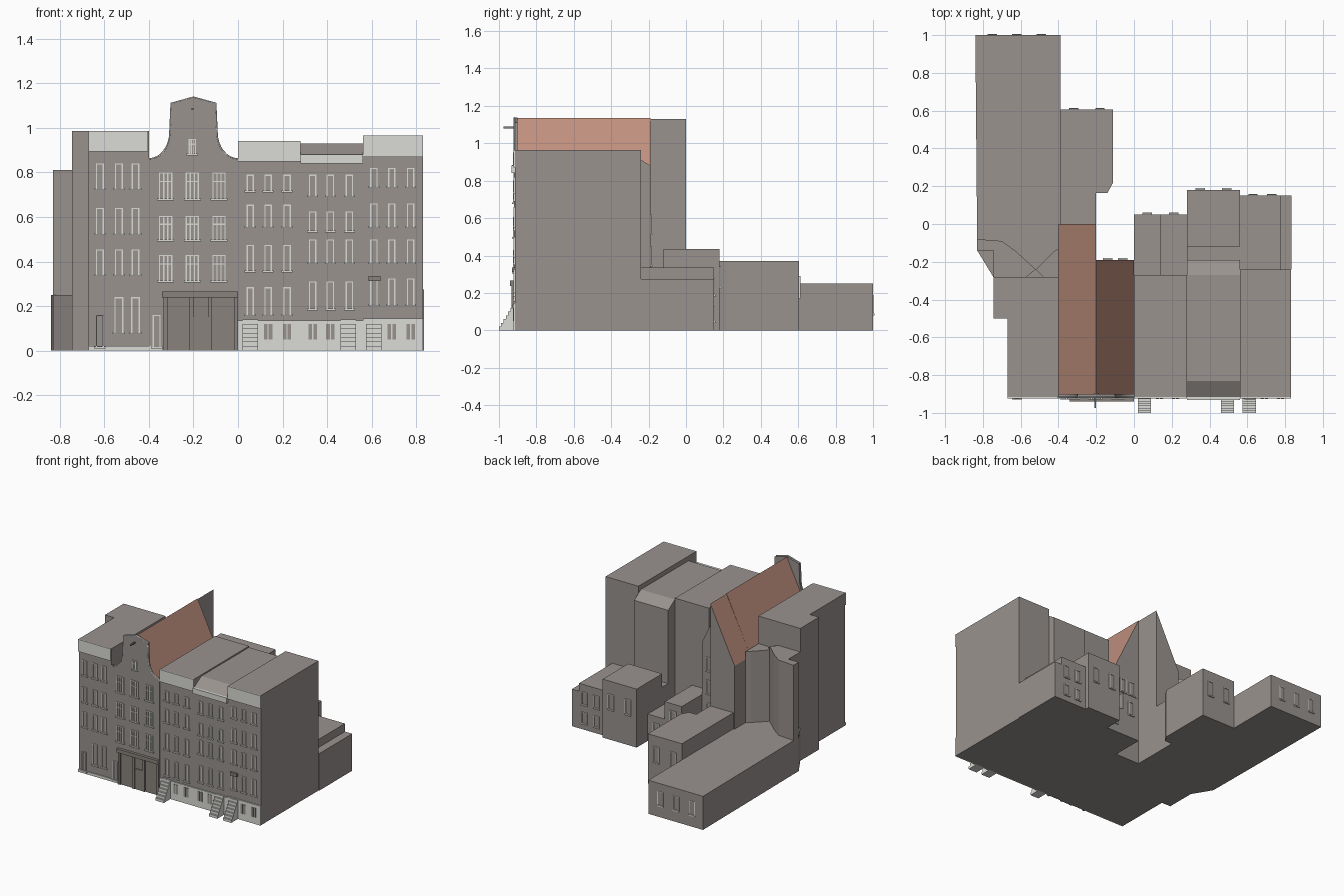
import bpy, bmesh, math
from mathutils import Vector

cube = bpy.data.objects.get("Cube")
if cube:
    bpy.data.objects.remove(cube)


def material(name, rgb):
    m = bpy.data.materials.new(name)
    m.use_nodes = True
    m.diffuse_color = (*rgb, 1)
    m.node_tree.nodes["Principled BSDF"].inputs["Base Color"].default_value = (*rgb, 1)
    return m


GREY = material("wall_grey", (0.32, 0.29, 0.275))
LIGHT = material("pale_plaster", (0.71, 0.71, 0.68))
RED = material("roof_tile_red", (0.53, 0.28, 0.21))
STONE = material("portal_stone", (0.25, 0.225, 0.205))

FRONT = -0.915


def finish(name, bm, *mats):
    bmesh.ops.recalc_face_normals(bm, faces=bm.faces)
    me = bpy.data.meshes.new(name)
    bm.to_mesh(me)
    bm.free()
    for m in mats:
        me.materials.append(m)
    ob = bpy.data.objects.new(name, me)
    bpy.context.scene.collection.objects.link(ob)
    return ob


def add_box(bm, x0, x1, y0, y1, z0, z1):
    vs = bmesh.ops.create_cube(bm, size=1)["verts"]
    for v in vs:
        v.co = Vector((x0 if v.co.x < 0 else x1, y0 if v.co.y < 0 else y1, z0 if v.co.z < 0 else z1))


def box(name, mat, *bounds):
    bm = bmesh.new()
    add_box(bm, *bounds)
    return finish(name, bm, mat)


def prism(name, profile, axis, a, b, *mats, rule=None):
    """Extrude a 2D profile along x, y or z from a to b."""
    put = {"x": lambda p, t: (t, p[0], p[1]),
           "y": lambda p, t: (p[0], t, p[1]),
           "z": lambda p, t: (p[0], p[1], t)}[axis]
    bm = bmesh.new()
    face = bm.faces.new([bm.verts.new(put(p, a)) for p in profile])
    new = bmesh.ops.extrude_face_region(bm, geom=[face])["geom"]
    shift = Vector(put((0, 0), b - a))
    for v in new:
        if isinstance(v, bmesh.types.BMVert):
            v.co += shift
    bmesh.ops.recalc_face_normals(bm, faces=bm.faces)
    bm.normal_update()
    if rule:
        for f in bm.faces:
            f.material_index = rule(f)
    return finish(name, bm, *mats)


# Main houses along the street
prism("left_house", [(-0.67, FRONT), (-0.40, FRONT), (-0.40, -0.28), (-0.745, -0.28),
                     (-0.745, -0.5), (-0.67, -0.5)], "z", 0, 0.985, GREY)
box("middle_house", GREY, 0, 0.28, FRONT, -0.27, 0, 0.94)
prism("dormer_house", [(FRONT, 0), (FRONT, 0.88), (-0.83, 0.93), (-0.27, 0.93),
                       (-0.19, 0.88), (-0.19, 0)], "x", 0.28, 0.56, GREY)
box("right_house", GREY, 0.56, 0.83, FRONT, -0.24, 0, 0.965)

# Gabled house with tiled roof, the left half running further back
tiles = lambda f: 1 if f.normal.z > 0.2 else 0
prism("gabled_house", [(-0.40, 0), (0, 0), (0, 0.72), (-0.20, 1.135), (-0.40, 0.72)],
      "y", -0.90, -0.19, GREY, RED, rule=tiles)
prism("gabled_house_rear", [(-0.40, 0), (-0.20, 0), (-0.20, 1.13), (-0.40, 0.72)],
      "y", -0.19, 0, GREY, RED, rule=tiles)

# Curved gable front with pale edging
curve = [(-0.2 + 0.2 - 0.095 * math.sin(t), 0.98 - 0.12 * math.cos(t))
         for t in [i * math.pi / 16 for i in range(9)]]
right_edge = curve + [(-0.1, 1.11)]
left_edge = [(-0.4 - x, z) for x, z in reversed(right_edge)]
outline = right_edge + [(-0.2, 1.137)] + left_edge
prism("gable_front", [(-0.40, 0), (0, 0)] + outline, "y", -0.92, -0.90, GREY)
cu = bpy.data.curves.new("gable_edging", "CURVE")
cu.dimensions = "3D"
cu.bevel_depth = 0.004
cu.bevel_resolution = 0
sp = cu.splines.new("POLY")
sp.points.add(len(outline) - 1)
for p, (x, z) in zip(sp.points, outline):
    p.co = (x, -0.918, z, 1)
cu.materials.append(LIGHT)
bpy.context.scene.collection.objects.link(bpy.data.objects.new("gable_edging", cu))
box("flag_pole", STONE, -0.208, -0.2, -0.975, -0.9, 1.08, 1.09)

# Pale bands under the roofs, the basement and plinths
for name, x0, x1, z0, z1, out in [
        ("left_cornice", -0.67, -0.405, 0.895, 0.985, 0.008),
        ("middle_cornice", 0, 0.28, 0.85, 0.94, 0.008),
        ("dormer_cornice", 0.28, 0.56, 0.84, 0.88, 0.018),
        ("right_cornice", 0.56, 0.83, 0.87, 0.965, 0.008),
        ("left_plinth", -0.67, -0.34, 0, 0.02, 0.008),
        ("middle_basement", 0, 0.28, 0, 0.135, 0.008),
        ("dormer_basement", 0.28, 0.56, 0, 0.135, 0.008),
        ("right_basement", 0.56, 0.83, 0, 0.145, 0.008)]:
    box(name, LIGHT, x0, x1, FRONT - out, FRONT, z0, z1)

# Entrance steps
steps = 7
for i, (x0, x1) in enumerate([(0.02, 0.09), (0.46, 0.53), (0.575, 0.645)]):
    prof = [(FRONT, 0), (-1, 0)]
    for s in range(steps):
        z = 0.14 * (s + 1) / steps
        prof += [(-1 + 0.085 * s / steps, z), (-1 + 0.085 * (s + 1) / steps, z)]
    prism(f"entrance_steps_{i + 1}", prof, "x", x0, x1, LIGHT)

# Stone portal
bm = bmesh.new()
add_box(bm, -0.335, 0, -0.923, FRONT, 0, 0.24)
add_box(bm, -0.342, 0, -0.94, FRONT, 0.238, 0.266)
for x in (-0.335, -0.218, -0.135, -0.018):
    add_box(bm, x, x + 0.018, -0.932, FRONT, 0, 0.238)
add_box(bm, -0.208, -0.132, -0.928, FRONT, 0, 0.152)
finish("portal", bm, STONE)


# Windows: pale sill, jambs, head and glazing bars
def window(bm, x, w, z0, z1, y=-0.915, out=-1, cross=False, sill=0.008):
    def bar(x0, x1, a, b, d=0.006):
        add_box(bm, x + x0, x + x1, min(y, y + out * d), max(y, y + out * d), a, b)
    h, t = w / 2, 0.006
    bar(-h - sill, h + sill, z0, z0 + 0.009, 0.01)
    bar(-h, -h + t, z0, z1)
    bar(h - t, h, z0, z1)
    bar(-h, h, z1 - 0.005, z1)
    if cross:
        zc = z0 + 0.65 * (z1 - z0)
        bar(-h, h, zc, zc + 0.005)
        for c in (-0.3, 0.3):
            bar(c * h - 0.003, c * h + 0.003, z0, z1)


bm = bmesh.new()
facades = [
    ((-0.62, -0.535, -0.46), 0.036, [(0.72, 0.84), (0.52, 0.64), (0.335, 0.455)]),
    ((-0.535, -0.46), 0.04, [(0.075, 0.24)]),
    ((0.055, 0.135, 0.22), 0.034, [(0.71, 0.79), (0.55, 0.655), (0.35, 0.475), (0.155, 0.285)]),
    ((0.335, 0.415, 0.5), 0.034, [(0.69, 0.79), (0.53, 0.625), (0.39, 0.5), (0.18, 0.31)]),
    ((0.61, 0.69, 0.775), 0.034, [(0.73, 0.82), (0.55, 0.66), (0.39, 0.5), (0.2, 0.325)])]
for cols, w, rows in facades:
    for x in cols:
        for z0, z1 in rows:
            window(bm, x, w, z0, z1)
for x in (-0.325, -0.205, -0.085):
    for z0, z1 in [(0.675, 0.8), (0.49, 0.605), (0.305, 0.43)]:
        window(bm, x, 0.06, z0, z1, y=-0.92, cross=True)
window(bm, -0.205, 0.035, 0.875, 0.95, y=-0.92, cross=True)
for x in (-0.62, -0.365):
    window(bm, x, 0.036, 0.01, 0.16, y=-0.92)
finish("front_window_frames", bm, LIGHT)

# Basement panes and hanging sign
bm = bmesh.new()
for x in (0.135, 0.22, 0.335, 0.415, 0.69, 0.775):
    for d in (-0.011, 0.011):
        add_box(bm, x + d - 0.008, x + d + 0.008, -0.926, -0.922, 0.05, 0.12)
finish("basement_panes", bm, GREY)
box("hanging_sign", STONE, 0.585, 0.64, -0.93, FRONT, 0.312, 0.335)

# Rear stair towers of the left house
prism("rear_tower_left", [(-0.83, -0.14), (-0.745, -0.14), (-0.745, -0.28), (-0.57, -0.28),
                          (-0.52, -0.24), (-0.63, -0.14), (-0.7, -0.09), (-0.83, -0.08)],
      "z", 0, 0.81, GREY)
prism("rear_tower_right", [(-0.52, -0.24), (-0.48, -0.28), (-0.4, -0.28), (-0.4, -0.13),
                           (-0.43, -0.15)], "z", 0, 0.78, GREY)

# Low rear wings
prism("long_wing", [(-0.83, -0.14), (-0.745, -0.28), (-0.39, -0.28), (-0.39, 1), (-0.84, 1)],
      "z", 0, 0.25, GREY)
prism("gabled_house_wing", [(-0.39, 0), (-0.2, 0), (-0.2, 0.165), (-0.14, 0.165), (-0.11, 0.22),
                            (-0.11, 0.605), (-0.39, 0.605)], "z", 0, 0.37, GREY)
for name, bounds in {
        "middle_rear_a": (0, 0.14, -0.27, 0.05, 0, 0.33),
        "middle_rear_b": (0.14, 0.28, -0.27, 0.05, 0, 0.2),
        "dormer_rear_link": (0.28, 0.56, -0.19, -0.12, 0, 0.335),
        "dormer_rear": (0.28, 0.56, -0.12, 0.18, 0, 0.435),
        "right_rear": (0.56, 0.775, -0.24, 0.15, 0, 0.335),
        "right_rear_edge": (0.775, 0.835, -0.24, 0.15, 0, 0.275)}.items():
    box(name, GREY, *bounds)

# Rear window frames
bm = bmesh.new()
rear = [((-0.75, -0.62, -0.49), 1, [(0.08, 0.19)]), ((-0.32, -0.18), 0.605, [(0.17, 0.29)]),
        ((0.35, 0.49), 0.18, [(0.22, 0.34)]), ((0.07,), 0.05, [(0.17, 0.28)]),
        ((0.21,), 0.05, [(0.06, 0.15)]), ((0.63, 0.73), 0.15, [(0.04, 0.13), (0.18, 0.28)]),
        ((-0.14, -0.06), -0.19, [(0.17, 0.28), (0.34, 0.45), (0.51, 0.62)])]
for cols, y, rows in rear:
    for x in cols:
        for z0, z1 in rows:
            window(bm, x, 0.05, z0, z1, y=y - 0.003 if y == 1 else y, out=1, sill=0)
finish("rear_window_frames", bm, LIGHT)
